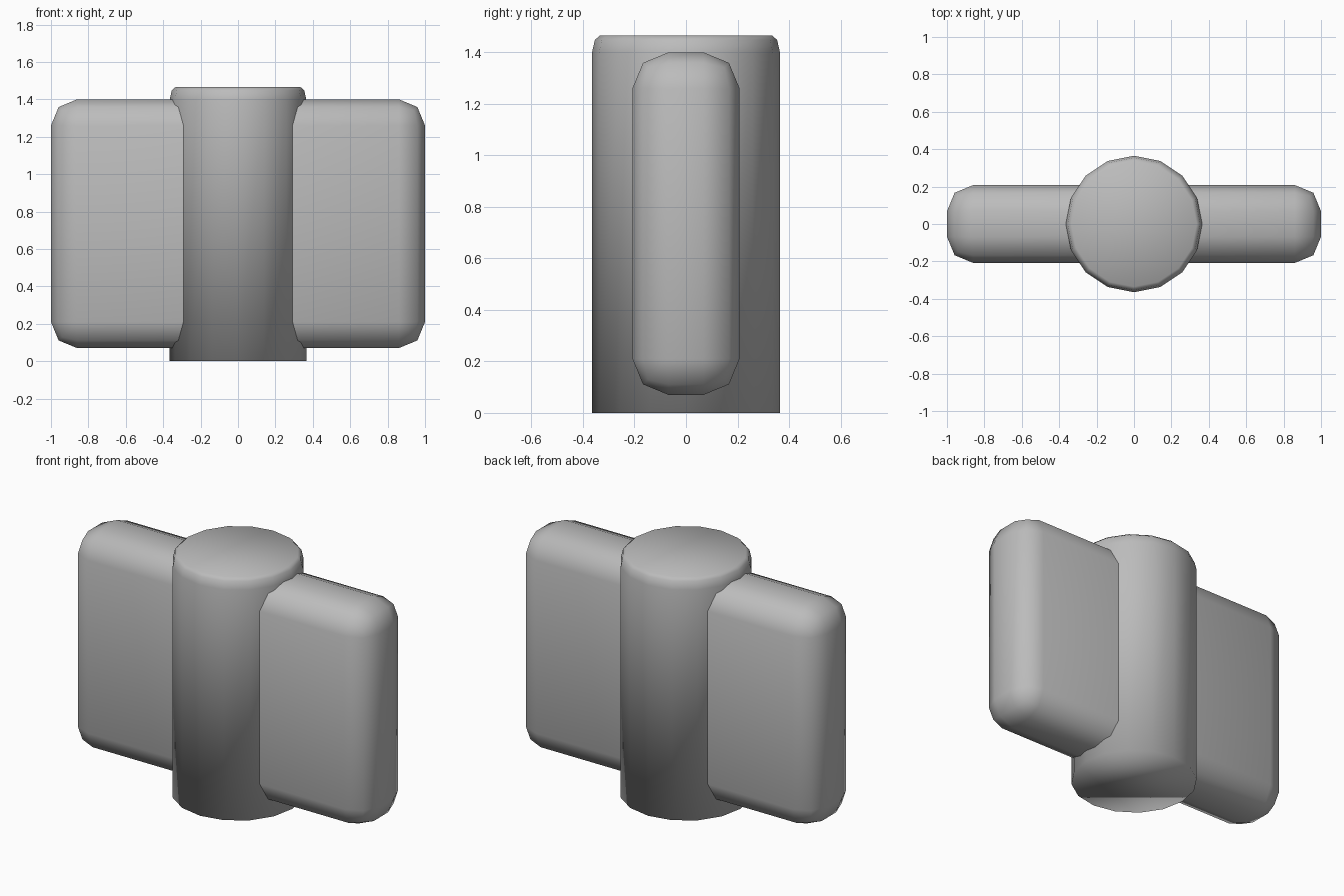
import bpy, bmesh, math

cube = bpy.data.objects.get("Cube")
if cube:
    bpy.data.objects.remove(cube, do_unlink=True)

grey = bpy.data.materials.new("plain_grey")
grey.use_nodes = True
colour = (0.5, 0.5, 0.5, 1)
grey.diffuse_color = colour
grey.node_tree.nodes["Principled BSDF"].inputs["Base Color"].default_value = colour


def add_object(name, bm):
    bmesh.ops.recalc_face_normals(bm, faces=bm.faces)
    for face in bm.faces:
        face.smooth = True
    mesh = bpy.data.meshes.new(name)
    bm.to_mesh(mesh)
    bm.free()
    mesh.materials.append(grey)
    obj = bpy.data.objects.new(name, mesh)
    bpy.context.collection.objects.link(obj)
    return obj


# Upright barrel: a 16-sided column with a softened top rim
SIDES = 16
bm = bmesh.new()
rings = []
for radius, z in [(0.365, 0), (0.365, 1.40), (0.354, 1.448), (0.335, 1.465)]:
    angles = [math.tau * i / SIDES for i in range(SIDES)]
    rings.append([bm.verts.new((radius * math.cos(a), radius * math.sin(a), z)) for a in angles])
for low, high in zip(rings, rings[1:]):
    for i in range(SIDES):
        j = (i + 1) % SIDES
        bm.faces.new((low[i], low[j], high[j], high[i]))
bm.faces.new(rings[0])
bm.faces.new(rings[-1])
add_object("barrel", bm)

# Flat rounded slab that passes through the barrel as two wings
bm = bmesh.new()
bmesh.ops.create_cube(bm, size=1)
bmesh.ops.scale(bm, verts=bm.verts, vec=(2, 0.416, 1.33))
bmesh.ops.translate(bm, verts=bm.verts, vec=(0, 0, 0.735))
bmesh.ops.bevel(bm, geom=bm.edges[:], offset=0.14, segments=2, profile=0.5, affect='EDGES')
add_object("wings", bm)
